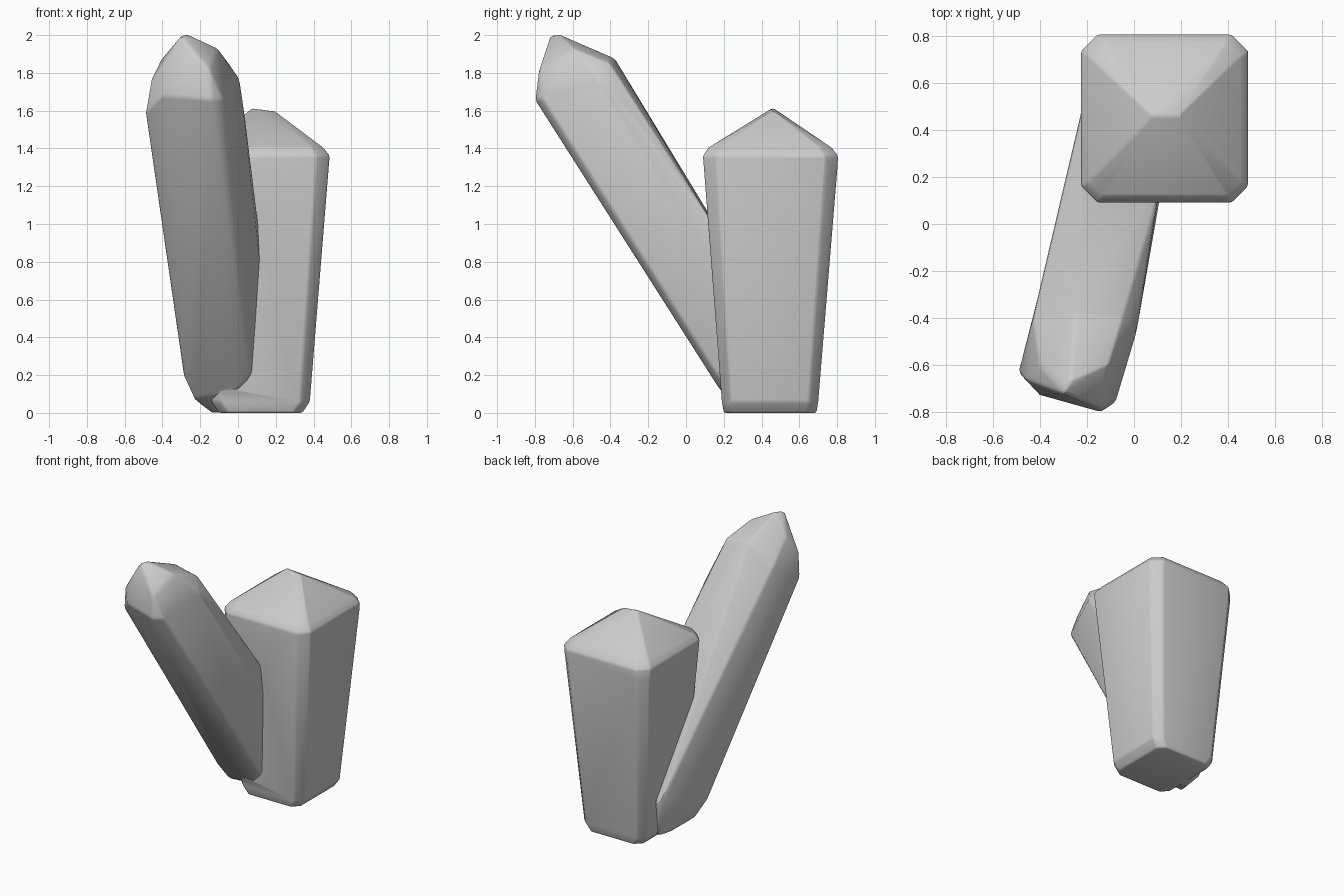
import bpy, bmesh, math

if "Cube" in bpy.data.objects:
    bpy.data.objects.remove(bpy.data.objects["Cube"])


def hull_crystal(name, points, bevel):
    """Convex crystal through a few corner points, with softened edges."""
    bm = bmesh.new()
    for p in points:
        bm.verts.new(p)
    res = bmesh.ops.convex_hull(bm, input=bm.verts[:])
    junk = [v for v in bm.verts if not v.link_faces]
    bmesh.ops.delete(bm, geom=junk, context='VERTS')
    bmesh.ops.dissolve_limit(bm, angle_limit=math.radians(3), verts=bm.verts[:], edges=bm.edges[:])
    bmesh.ops.recalc_face_normals(bm, faces=bm.faces[:])
    me = bpy.data.meshes.new(name)
    bm.to_mesh(me)
    bm.free()
    ob = bpy.data.objects.new(name, me)
    bpy.context.collection.objects.link(ob)
    mod = ob.modifiers.new("soft_edges", 'BEVEL')
    mod.width = bevel
    mod.segments = 2
    mod.limit_method = 'ANGLE'
    mod.angle_limit = math.radians(25)
    return ob


def clipped_square(x0, x1, y0, y1, z, c):
    """Rectangle with its four corners cut by c."""
    return [(x0 + c, y0, z), (x1 - c, y0, z), (x1, y0 + c, z), (x1, y1 - c, z),
            (x1 - c, y1, z), (x0 + c, y1, z), (x0, y1 - c, z), (x0, y0 + c, z)]


# Upright crystal: narrow foot, wide shoulder, low pyramid tip
upright = hull_crystal("upright_crystal",
    clipped_square(-0.10, 0.34, 0.20, 0.69, 0.0, 0.05)
    + clipped_square(-0.14, 0.38, 0.19, 0.70, 0.06, 0.05)
    + clipped_square(-0.22, 0.475, 0.11, 0.80, 1.28, 0.06)
    + clipped_square(-0.225, 0.485, 0.09, 0.805, 1.36, 0.07)
    + clipped_square(-0.19, 0.45, 0.12, 0.77, 1.405, 0.06)
    + [(0.08, 0.46, 1.615), (0.19, 0.46, 1.60)], 0.015)

# Leaning crystal: slanted prism with a chiselled tip
leaning = hull_crystal("leaning_crystal", [
    # tip
    (-0.30, -0.72, 2.0), (-0.27, -0.67, 2.005), (-0.11, -0.60, 1.93),
    (-0.25, -0.38, 1.88), (-0.05, -0.40, 1.85), (-0.40, -0.60, 1.88),
    # shoulder
    (-0.49, -0.63, 1.58), (-0.46, -0.66, 1.76), (-0.40, -0.73, 1.68),
    (-0.14, -0.80, 1.66), (-0.08, -0.76, 1.66), (-0.15, -0.78, 1.82),
    (0.01, -0.46, 1.76), (-0.43, -0.40, 1.73),
    # right flank
    (0.04, -0.27, 1.55), (0.105, 0.13, 1.02), (0.115, 0.14, 0.80),
    # foot
    (-0.29, 0.15, 0.20), (-0.23, 0.22, 0.07), (0.0, 0.175, 0.13),
    (0.07, 0.16, 0.21), (-0.14, 0.38, 0.0), (0.0, 0.38, 0.0),
    (-0.20, 0.58, 0.30), (0.12, 0.55, 0.30), (-0.14, 0.52, 0.02)], 0.015)

# Fuse the two crystals so no surfaces stay inside
for ob in (upright, leaning):
    bpy.context.view_layer.objects.active = ob
    bpy.ops.object.modifier_apply(modifier="soft_edges")
bpy.context.view_layer.objects.active = upright
fuse = upright.modifiers.new("fuse", 'BOOLEAN')
fuse.operation = 'UNION'
fuse.solver = 'EXACT'
fuse.object = leaning
bpy.ops.object.modifier_apply(modifier="fuse")
bpy.data.objects.remove(leaning)
upright.name = "crystal_pair"

# Smooth shading with crisp creases
bpy.ops.object.select_all(action='DESELECT')
upright.select_set(True)
bpy.ops.object.shade_smooth_by_angle(angle=math.radians(40))
